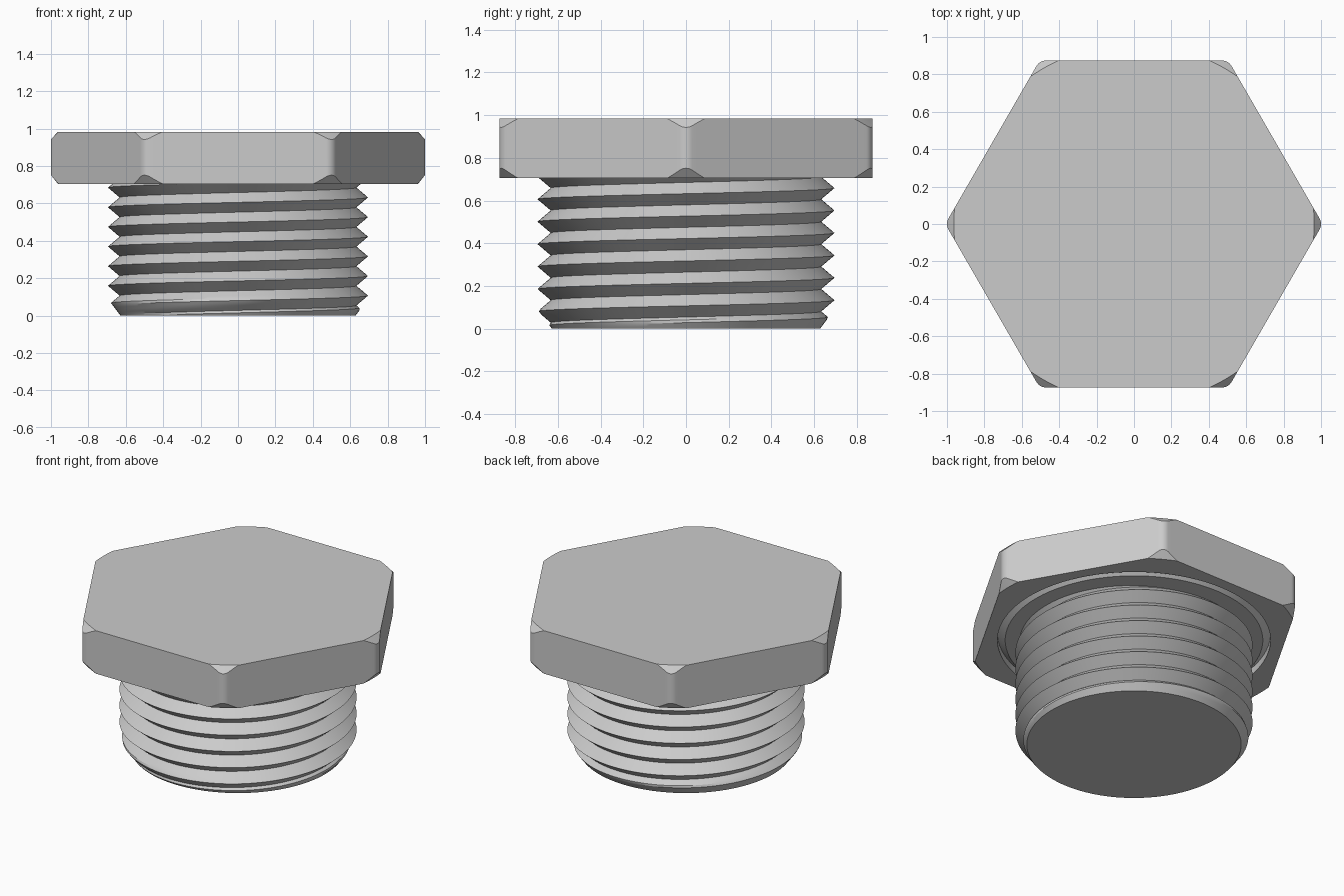
import bpy, bmesh, math

if "Cube" in bpy.data.objects:
    bpy.data.objects.remove(bpy.data.objects["Cube"], do_unlink=True)

steel = bpy.data.materials.new("plain_grey_steel")
steel.use_nodes = True
GREY = (0.6, 0.6, 0.6, 1)
steel.diffuse_color = GREY
steel.node_tree.nodes["Principled BSDF"].inputs["Base Color"].default_value = GREY


def finish(name, bm):
    """Weld, orient and smooth a mesh, then add it to the scene."""
    bmesh.ops.remove_doubles(bm, verts=bm.verts[:], dist=1e-4)
    bmesh.ops.recalc_face_normals(bm, faces=bm.faces[:])
    mesh = bpy.data.meshes.new(name)
    bm.to_mesh(mesh)
    bm.free()
    mesh.materials.append(steel)
    obj = bpy.data.objects.new(name, mesh)
    bpy.context.collection.objects.link(obj)
    bpy.ops.object.select_all(action='DESELECT')
    obj.select_set(True)
    bpy.context.view_layer.objects.active = obj
    bpy.ops.object.shade_smooth_by_angle(angle=math.radians(25))


def ring(bm, angles, radii, z):
    return [bm.verts.new((r * math.cos(a), r * math.sin(a), h))
            for a, r, h in zip(angles, radii, z)]


def skin(bm, low, high, closed):
    """Join two rings with quads, skipping collapsed ones."""
    n = len(low)
    for i in range(n if closed else n - 1):
        j = (i + 1) % n
        quad = []
        for v in (low[i], low[j], high[j], high[i]):
            if all((v.co - q.co).length > 1e-4 for q in quad):
                quad.append(v)
        if len(quad) > 2:
            bm.faces.new(quad)


# Hexagonal head: rounded corners, conical corner chamfers, groove below
BASE, TOP = 0.705, 0.983
FLAT, FILLET, CHAMFER = 0.874, 0.06, 0.963
corner = FLAT / math.cos(math.pi / 6)
centre = corner - FILLET / math.cos(math.pi / 6)


def hex_radius(deg):
    d = abs(deg)
    if d <= 28.27:
        return FLAT / math.cos(math.radians(d))
    s = math.radians(30 - d)
    return centre * math.cos(s) + math.sqrt(FILLET ** 2 - (centre * math.sin(s)) ** 2)


half = [4, 8, 12, 16, 20, 24, math.degrees(math.acos(FLAT / CHAMFER)),
        25.6, 26.4, 27.3, 28.27, 28.7, 29.1, 29.55]
sector = [-30] + [-d for d in reversed(half)] + [0] + half
angles, outline = [], []
for side in range(6):
    for d in sector:
        angles.append(math.radians(30 + 60 * side + d))
        outline.append(hex_radius(d))

n = len(angles)
inner = [min(r, CHAMFER) for r in outline]
over = [r - i for r, i in zip(outline, inner)]
bm = bmesh.new()
rings = [ring(bm, angles, [r] * n, [z] * n)
         for r, z in ((0.6, BASE), (0.755, BASE), (0.8, BASE + 0.045), (0.8, BASE))]
rings += [ring(bm, angles, inner, [BASE] * n),
          ring(bm, angles, outline, [BASE + 1.25 * o for o in over]),
          ring(bm, angles, outline, [TOP - 1.1 * o for o in over]),
          ring(bm, angles, inner, [TOP] * n)]
for low, high in zip(rings, rings[1:]):
    skin(bm, low, high, True)
bm.faces.new(rings[-1])
finish("hex_head", bm)

# Threaded shank: right-hand helix with a sharp crest and a chamfered tip
PITCH, CREST, ROOT, START = 0.105, 0.695, 0.633, 0.107
TIP, SEGMENTS, STEPS = 0.628, 128, 8


def thread_radius(z, angle):
    phase = ((z - START) / PITCH - angle / math.tau) % 1
    v = abs(2 * phase - 1)
    return min(ROOT + (CREST - ROOT) * v, TIP + 0.75 * z)


bm = bmesh.new()
turn = [math.tau * i / SEGMENTS for i in range(SEGMENTS + 1)]
previous = None
for row in range(-3 * STEPS, 7 * STEPS):
    heights = [min(max(START + PITCH * (row / STEPS + a / math.tau), 0), BASE) for a in turn]
    radii = [thread_radius(z, a) for z, a in zip(heights, turn)]
    current = ring(bm, turn, radii, heights)
    if previous:
        skin(bm, previous, current, False)
    previous = current
bm.faces.new(ring(bm, turn[:-1], [TIP] * SEGMENTS, [0] * SEGMENTS))
bmesh.ops.delete(bm, geom=[v for v in bm.verts if not v.link_faces], context='VERTS')
finish("threaded_shank", bm)
